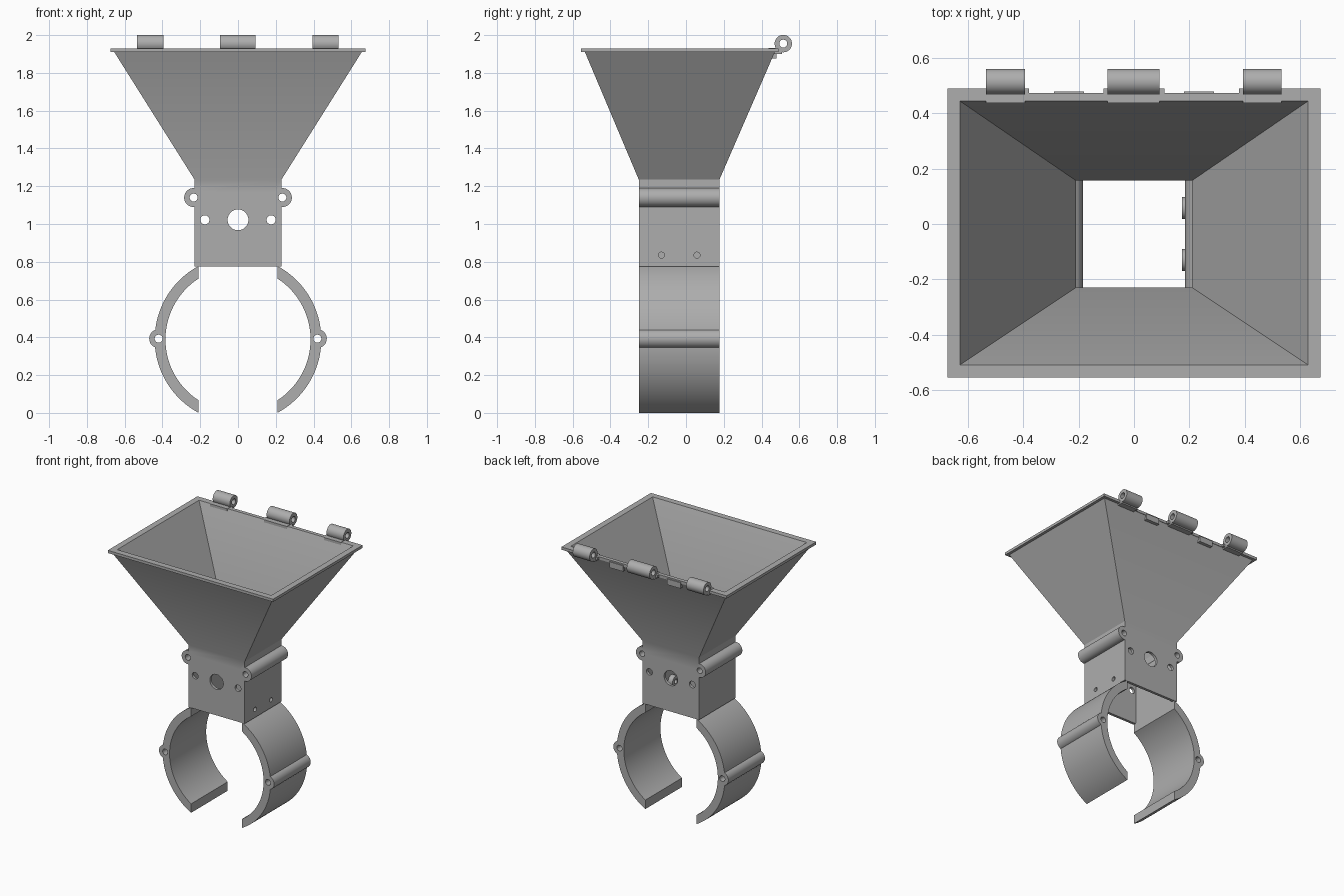
import bpy
import bmesh
from math import acos, cos, sin, radians
from mathutils import Matrix, Vector

default = bpy.data.objects.get("Cube")
if default:
    bpy.data.objects.remove(default, do_unlink=True)

grey = bpy.data.materials.new("plain grey")
grey.use_nodes = True
COLOUR = (0.42, 0.42, 0.42, 1)
grey.diffuse_color = COLOUR
grey.node_tree.nodes["Principled BSDF"].inputs["Base Color"].default_value = COLOUR

FRONT, BACK = -0.25, 0.177
HALF, WALL = 0.23, 0.02


def make(name, bm):
    bmesh.ops.recalc_face_normals(bm, faces=bm.faces)
    mesh = bpy.data.meshes.new(name)
    bm.to_mesh(mesh)
    bm.free()
    mesh.materials.append(grey)
    obj = bpy.data.objects.new(name, mesh)
    bpy.context.collection.objects.link(obj)
    return obj


def box(name, x0, x1, y0, y1, z0, z1):
    bm = bmesh.new()
    bmesh.ops.create_cube(bm, size=1)
    for v in bm.verts:
        v.co = Vector((x1 if v.co.x > 0 else x0,
                       y1 if v.co.y > 0 else y0,
                       z1 if v.co.z > 0 else z0))
    return make(name, bm)


def rod(name, axis, start, end, a, b, radius):
    """Cylinder along X or Y; a, b are the two other coordinates."""
    bm = bmesh.new()
    mid = (start + end) / 2
    centre = (mid, a, b) if axis == "X" else (a, mid, b)
    turn = Matrix.Rotation(radians(90), 4, "Y" if axis == "X" else "X")
    bmesh.ops.create_cone(bm, cap_ends=True, segments=48, radius1=radius,
                          radius2=radius, depth=end - start,
                          matrix=Matrix.Translation(centre) @ turn)
    return make(name, bm)


def combine(obj, others, operation):
    """Apply a boolean with each helper, then discard the helper."""
    for other in others:
        other.hide_render = True
        mod = obj.modifiers.new("combine", "BOOLEAN")
        mod.operation, mod.solver, mod.object = operation, "EXACT", other
        bpy.context.view_layer.objects.active = obj
        bpy.ops.object.modifier_apply(modifier=mod.name)
        bpy.data.objects.remove(other, do_unlink=True)


def smooth(obj):
    bpy.ops.object.select_all(action="DESELECT")
    obj.select_set(True)
    bpy.context.view_layer.objects.active = obj
    bpy.ops.object.shade_smooth_by_angle(angle=radians(30))


# Hopper: square chute, flared funnel and rim as one closed wall section
inside = (HALF - WALL, FRONT + WALL, BACK - WALL)
outside = (HALF, FRONT, BACK)
rim = (0.675, -0.555, 0.49)
section = [(outside, 0.775), (outside, 1.235), ((0.655, -0.535, 0.47), 1.91),
           (rim, 1.91), (rim, 1.93), ((0.63, -0.51, 0.445), 1.93),
           (inside, 1.235), (inside, 0.775)]
bm = bmesh.new()
loops = [[bm.verts.new(p) for p in ((-x, y0, z), (x, y0, z), (x, y1, z), (-x, y1, z))]
         for (x, y0, y1), z in section]
for i, low in enumerate(loops):
    high = loops[(i + 1) % len(loops)]
    for j in range(4):
        k = (j + 1) % 4
        bm.faces.new((low[j], low[k], high[k], high[j]))
hopper = make("hopper", bm)

# Pin sleeves on the chute sides and screw bosses inside its left wall
combine(hopper, [rod("sleeve", "Y", FRONT, BACK, s * 0.235, 1.14, 0.05)
                 for s in (-1, 1)], "UNION")
SCREWS = (-0.13, 0.058)
combine(hopper, [rod("boss", "X", 0.174, 0.22, y, 0.835, 0.04)
                 for y in SCREWS], "UNION")

# Pin, cable and screw holes
holes = [rod("hole", "Y", -0.4, 0.4, x, z, r)
         for x, z, r in ((-0.235, 1.14, 0.021), (0.235, 1.14, 0.021),
                         (-0.175, 1.022, 0.024), (0.175, 1.022, 0.024),
                         (0, 1.022, 0.055))]
holes += [rod("hole", "X", 0.1, 0.3, y, 0.835, 0.016) for y in SCREWS]
# Clearance notches in the back rim
holes += [box("notch", min(s * 0.11, s * 0.38), max(s * 0.11, s * 0.38),
              0.473, 0.6, 1.8, 2.0) for s in (-1, 1)]
combine(hopper, holes, "DIFFERENCE")
smooth(hopper)

# Latch tabs below the notches
for side, s in (("right", -1), ("left", 1)):
    x0, x1 = sorted((s * 0.18, s * 0.29))
    box(side + "_latch_tab", x0, x1, 0.445, 0.48, 1.877, 1.92)

# Hinge knuckles with a foot on the rim
for name, x0, x1 in (("right", -0.535, -0.395), ("middle", -0.095, 0.092),
                     ("left", 0.395, 0.533)):
    knuckle = rod(name + "_hinge_knuckle", "X", x0, x1, 0.515, 1.955, 0.046)
    combine(knuckle, [box("foot", x0, x1, 0.438, 0.508, 1.9, 1.932)], "UNION")
    combine(knuckle, [rod("bore", "X", x0 - 0.1, x1 + 0.1, 0.515, 1.955, 0.021)],
            "DIFFERENCE")
    smooth(knuckle)

# Two clamp jaws: arcs cut off vertically beside the gap, each with a pin sleeve
CENTRE, OUTER, INNER, GAP, STEPS = 0.389, 0.441, 0.384, 0.208, 48


def arc(radius):
    top = acos(GAP / radius)
    angles = [top - 2 * top * i / STEPS for i in range(STEPS + 1)]
    return [(radius * cos(a), CENTRE + radius * sin(a)) for a in angles]


for side, s in (("right", -1), ("left", 1)):
    bm = bmesh.new()
    outline = arc(OUTER) + arc(INNER)[::-1]
    face = bm.faces.new([bm.verts.new((s * x, FRONT, z)) for x, z in outline])
    grown = bmesh.ops.extrude_face_region(bm, geom=[face])["geom"]
    bmesh.ops.translate(bm, vec=(0, BACK - FRONT, 0),
                        verts=[g for g in grown if isinstance(g, bmesh.types.BMVert)])
    jaw = make(side + "_clamp_jaw", bm)
    sleeve = rod("sleeve", "Y", FRONT, BACK, s * 0.42, CENTRE + 0.004, 0.05)
    combine(sleeve, [rod("bore", "Y", -0.4, 0.4, 0, CENTRE, INNER + 0.003)], "DIFFERENCE")
    combine(jaw, [sleeve], "UNION")
    combine(jaw, [rod("bore", "Y", -0.4, 0.4, s * 0.42, CENTRE + 0.004, 0.021)],
            "DIFFERENCE")
    smooth(jaw)
